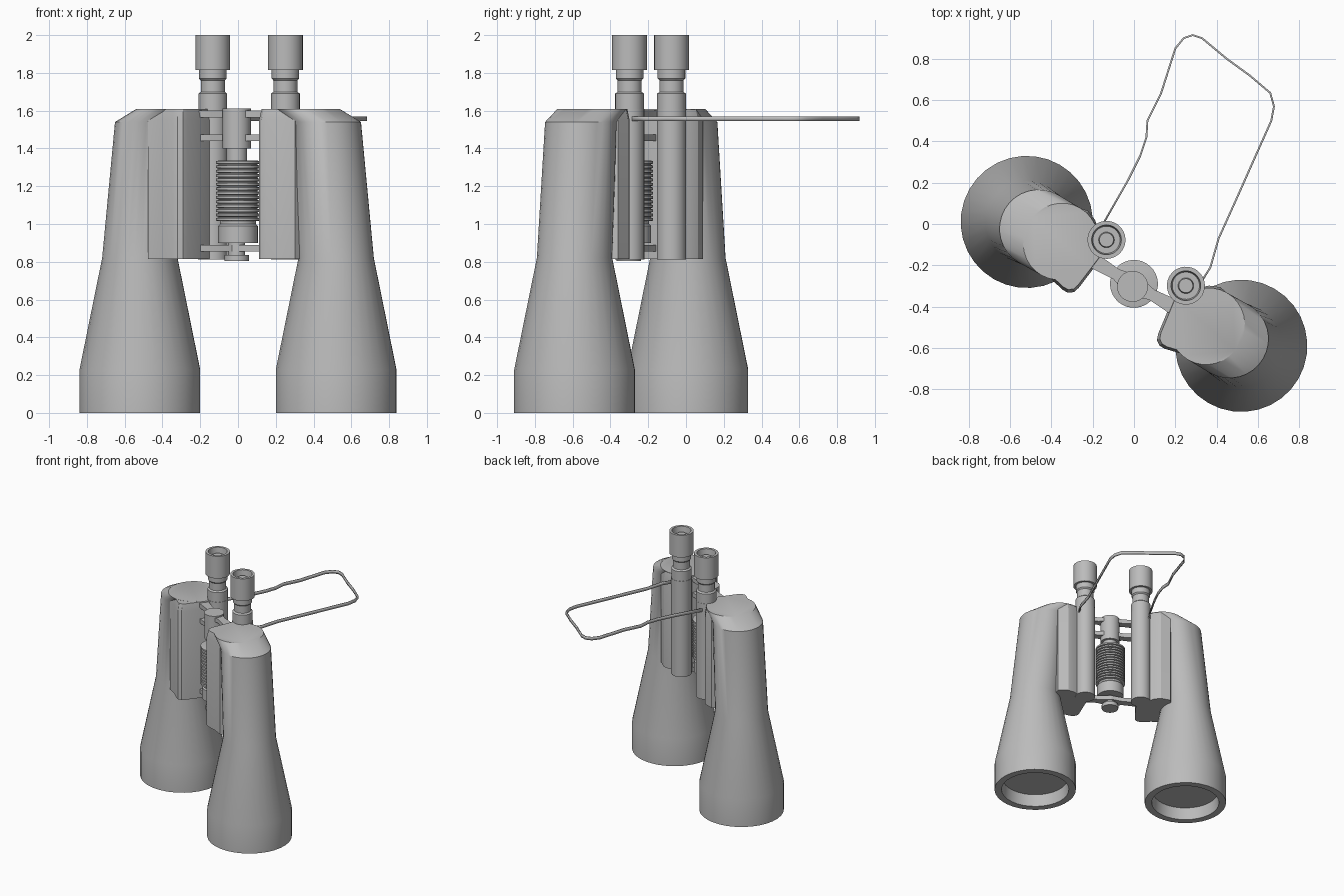
import bpy, bmesh, math
from mathutils import Matrix, Vector

cube = bpy.data.objects.get("Cube")
if cube:
    bpy.data.objects.remove(cube)

grey = bpy.data.materials.new("matte grey")
grey.use_nodes = True
COLOUR = (0.5, 0.5, 0.5, 1)
grey.diffuse_color = COLOUR
grey.node_tree.nodes["Principled BSDF"].inputs["Base Color"].default_value = COLOUR

# The whole instrument is turned about its central hinge
PLACE = Matrix.Translation((0, -0.29, 0)) @ Matrix.Rotation(math.radians(-30), 4, 'Z')


def finish(name, bm, place=PLACE):
    bm.transform(place)
    bmesh.ops.recalc_face_normals(bm, faces=bm.faces)
    me = bpy.data.meshes.new(name)
    bm.to_mesh(me)
    bm.free()
    me.shade_smooth()
    me.set_sharp_from_angle(angle=math.radians(30))
    me.materials.append(grey)
    ob = bpy.data.objects.new(name, me)
    bpy.context.collection.objects.link(ob)
    return ob


def loft(name, rings, side=1):
    """Skin a stack of equal-length rings and cap both ends."""
    bm = bmesh.new()
    rows = [[bm.verts.new((side * x, y, z)) for x, y, z in ring] for ring in rings]
    n = len(rows[0])
    for low, high in zip(rows, rows[1:]):
        for i in range(n):
            j = (i + 1) % n
            bm.faces.new((low[i], low[j], high[j], high[i]))
    bm.faces.new(rows[0])
    bm.faces.new(rows[-1])
    return finish(name, bm)


def ring(z, r, cx=0, cy=0, ry=None, n=32):
    return [(cx + r * math.cos(math.tau * i / n),
             cy + (ry or r) * math.sin(math.tau * i / n), z) for i in range(n)]


def lathe(name, profile, cx=0, cy=0, side=1, n=32):
    return loft(name, [ring(z, r, cx, cy, n=n) for r, z in profile], side)


def outline(z, points, grow=1):
    cx, cy = 0.36, 0
    return [(cx + (x - cx) * grow, cy + (y - cy) * grow, z) for x, y in points]


def arm(name, z, height, reach, side):
    """Tapering hinge arm from the post to a prism housing."""
    plan = [(0, -0.065), (0.1, -0.03), (reach, -0.04), (reach, 0.04), (0.1, 0.025), (0, 0.045)]
    loft(name, [[(x, y, h) for x, y in plan] for h in (z, z + height)], side)


HOUSING = [(0.222, -0.15), (0.232, -0.18), (0.255, -0.197), (0.285, -0.198),
           (0.36, -0.18), (0.45, -0.175), (0.5, 0), (0.45, 0.18), (0.37, 0.195),
           (0.32, 0.175), (0.28, 0.14), (0.2, 0.1), (0.2, 0.02)]
EYE = (0.222, 0.118)

for side, label in ((-1, "right"), (1, "left")):
    # Objective tube with recessed lens, cone and tilted upper barrel
    loft(label + "_barrel", [
        ring(0.1, 0.255, 0.6), ring(0.0, 0.265, 0.6), ring(0, 0.32, 0.6),
        ring(0.23, 0.32, 0.6), ring(0.82, 0.2, 0.6), ring(1.54, 0.19, 0.533),
        ring(1.61, 0.18, 0.41, 0, 0.188)], side)
    # Prism housing between barrel and hinge
    loft(label + "_prism_housing", [
        outline(0.815, HOUSING), outline(1.55, HOUSING), outline(1.609, HOUSING, 0.93)], side)
    # Eyepiece column, neck and hollow eyecup
    lathe(label + "_eyepiece_column", [(0.078, 0.812), (0.078, 1.61)], *EYE, side)
    lathe(label + "_eyepiece", [
        (0.076, 1.6), (0.076, 1.69), (0.064, 1.7), (0.064, 1.76), (0.073, 1.77),
        (0.073, 1.815), (0.092, 1.815), (0.092, 2), (0.072, 2), (0.066, 1.95),
        (0.038, 1.95), (0.034, 1.97), (0.018, 1.97)], *EYE, side)
    # Hinge arms
    arm(label + "_top_arm", 1.565, 0.035, 0.25, side)
    arm(label + "_middle_arm", 1.44, 0.035, 0.25, side)
    arm(label + "_lower_arm", 0.855, 0.035, 0.25, side)

# Hinge post running through the focus knob
lathe("hinge_post", [(0.065, 0.803), (0.065, 0.835), (0.045, 0.835), (0.045, 0.9),
                     (0.055, 0.9), (0.055, 1.4), (0.075, 1.4), (0.075, 1.612)], 0, -0.014)

# Ribbed focus knob
knob = [(0.105, 0.9), (0.105, 0.99), (0.095, 1.0), (0.095, 1.015)]
RIBS = 14
for i in range(RIBS):
    z = 1.015 + i * 0.0232
    knob += [(0.104, z), (0.116, z + 0.003), (0.116, z + 0.016), (0.104, z + 0.019)]
lathe("focus_knob", knob)

# Neck strap: a thin standing ribbon looping out behind the eyepieces
PATH = [(-0.15, 0.0), (-0.03, 0.21), (0.03, 0.33), (0.06, 0.42), (0.065, 0.5),
        (0.13, 0.63), (0.2, 0.85), (0.24, 0.9), (0.285, 0.915), (0.33, 0.9),
        (0.45, 0.8), (0.56, 0.72), (0.66, 0.635), (0.678, 0.57), (0.665, 0.5),
        (0.58, 0.31), (0.5, 0.13), (0.41, -0.07), (0.37, -0.21), (0.32, -0.29)]
bm = bmesh.new()
pairs = [[bm.verts.new((x, y, z)) for z in (1.545, 1.57)] for x, y in PATH]
for a, b in zip(pairs, pairs[1:]):
    bm.faces.new((a[0], b[0], b[1], a[1]))
strap = finish("neck_strap", bm, Matrix.Identity(4))
solid = strap.modifiers.new("thickness", 'SOLIDIFY')
solid.thickness = 0.009
solid.offset = 0
